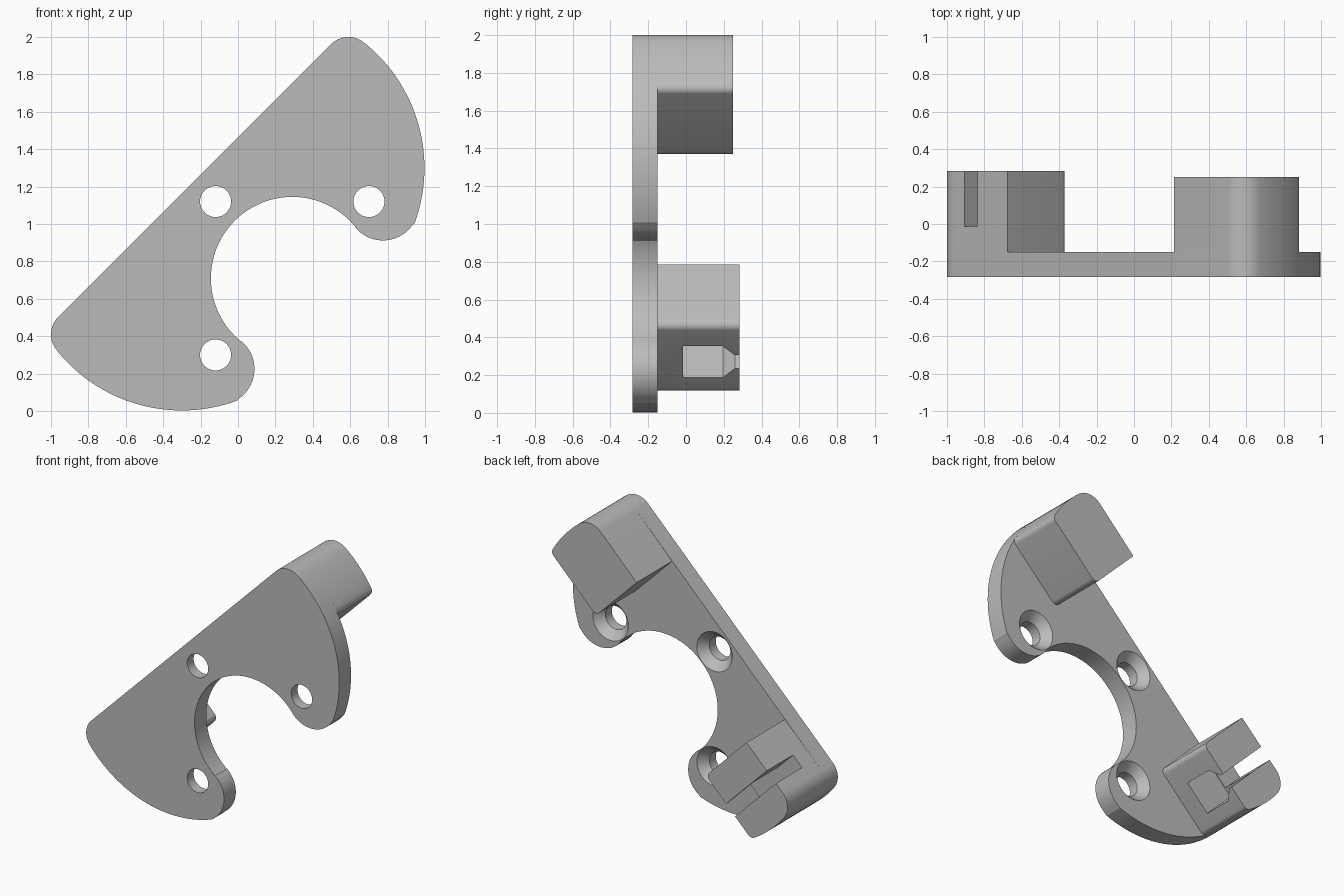
import bpy, bmesh
from math import cos, sin, radians, sqrt
from mathutils import Matrix, Vector

if "Cube" in bpy.data.objects:
    bpy.data.objects.remove(bpy.data.objects["Cube"])

CX, CZ = 0.29, 0.71                      # centre of the motor cut-out
BACK, FACE, FRONT = 0.283, -0.15, -0.283  # depths along y

grey = bpy.data.materials.new("plain grey")
grey.use_nodes = True
grey.diffuse_color = (0.5, 0.5, 0.5, 1)
grey.node_tree.nodes["Principled BSDF"].inputs["Base Color"].default_value = (0.5, 0.5, 0.5, 1)


def arc(cx, cz, r, start, end, n):
    angles = [radians(start + (end - start) * i / n) for i in range(n + 1)]
    return [(cx + r * cos(a), cz + r * sin(a)) for a in angles]


def mirrored(points):
    """Reflect across the bracket's diagonal symmetry line."""
    return [(CX - (z - CZ), CZ - (x - CX)) for x, z in reversed(points)]


def front_plane(x, z, depth):
    return Vector((x, depth, z))


def edge_plane(u, y, v):
    """u runs along the straight edge, v points out through it."""
    return Vector((CX + (u - v) / sqrt(2), y, CZ + (u + v) / sqrt(2)))


def finish(name, bm):
    bmesh.ops.recalc_face_normals(bm, faces=bm.faces)
    mesh = bpy.data.meshes.new(name)
    bm.to_mesh(mesh)
    bm.free()
    mesh.materials.append(grey)
    obj = bpy.data.objects.new(name, mesh)
    bpy.context.collection.objects.link(obj)
    return obj


def prism(name, points, lo, hi, place=front_plane):
    bm = bmesh.new()
    rings = [[bm.verts.new(place(p, q, d)) for p, q in points] for d in (lo, hi)]
    bm.faces.new(rings[0])
    bm.faces.new(rings[1])
    for i in range(len(points)):
        j = (i + 1) % len(points)
        bm.faces.new((rings[0][i], rings[0][j], rings[1][j], rings[1][i]))
    return finish(name, bm)


def cone(name, x, z, y0, y1, r0, r1):
    bm = bmesh.new()
    bmesh.ops.create_cone(bm, cap_ends=True, segments=48, radius1=r0, radius2=r1, depth=y1 - y0)
    bm.transform(Matrix.Translation((x, (y0 + y1) / 2, z)) @ Matrix.Rotation(radians(-90), 4, "X"))
    return finish(name, bm)


def activate(obj):
    bpy.ops.object.select_all(action="DESELECT")
    obj.select_set(True)
    bpy.context.view_layer.objects.active = obj


def cut(obj, cutter):
    cutter.hide_render = True
    mod = obj.modifiers.new("cut", "BOOLEAN")
    mod.operation, mod.solver, mod.object = "DIFFERENCE", "EXACT", cutter
    activate(obj)
    bpy.ops.object.modifier_apply(modifier=mod.name)
    bpy.data.objects.remove(cutter)


# Mounting plate: half outline plus its reflection
tip = arc(0.59, 1.87, 0.13, 135, 50, 12)
half = (tip + arc(0.14, 1.3, 0.857, 50, -20, 28)
        + arc(0.775, 1.105, 0.193, -35, -140, 18)
        + arc(CX, CZ, 0.435, 39, 135, 28))
plate = prism("mounting_plate", half + mirrored(half)[1:], FRONT, FACE)

# Countersunk screw holes
for hx, hz in ((-0.12, 1.12), (0.70, 1.12), (-0.12, 0.30)):
    cut(plate, cone("hole_cutter", hx, hz, -0.4, 0, 0.083, 0.083))
    cut(plate, cone("countersink_cutter", hx, hz, -0.21, -0.14, 0.083, 0.149))

# End blocks standing on the back of the plate
block = (tip + arc(0.14, 1.3, 0.857, 50, 30.8, 8)
         + arc(0.8415, 1.718, 0.04, 28, -45, 8)
         + arc(0.535, 1.4116, 0.04, -45, -135, 8)
         + [(0.215, 1.675)])
upper_block = prism("upper_block", block, FACE, 0.25)
lower_block = prism("lower_block", mirrored(block), FACE, BACK)

# Belt slot and wider nut pocket in the lower block
mid, slim, wide, floor = -0.905, 0.05, 0.117, -0.013
slot = [(mid - slim, floor), (mid + slim, floor), (mid + slim, 0.4), (mid - slim, 0.4)]
pocket = [(mid - wide, floor - 0.004), (mid + wide, floor - 0.004), (mid + wide, 0.195),
          (mid + slim - 0.004, 0.262), (mid - slim + 0.004, 0.262), (mid - wide, 0.195)]
cut(lower_block, prism("slot_cutter", slot, 0.1, 0.9, edge_plane))
cut(lower_block, prism("pocket_cutter", pocket, 0.1, 0.56, edge_plane))

for part in (plate, upper_block, lower_block):
    activate(part)
    bpy.ops.object.shade_smooth_by_angle(angle=radians(25))
